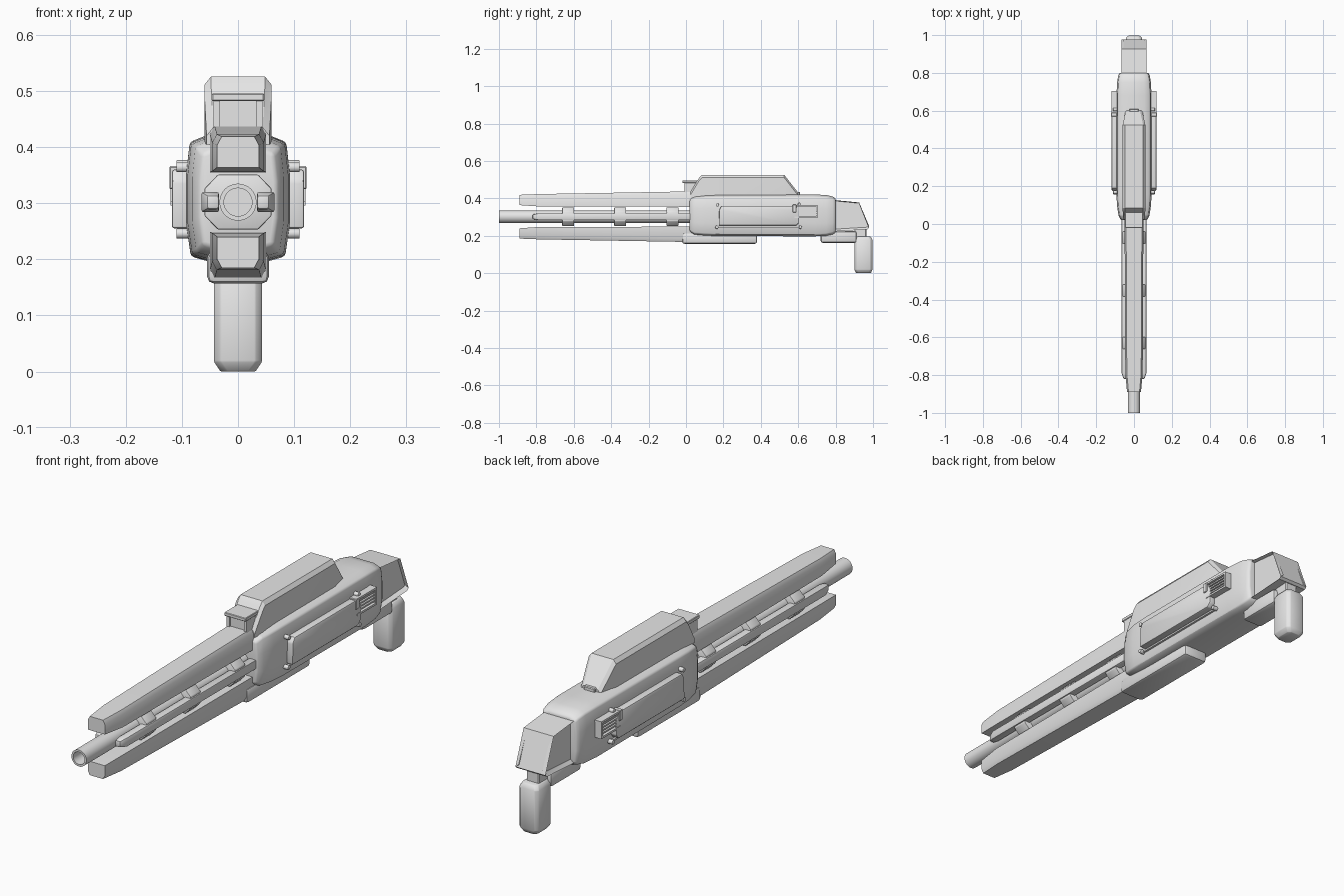
import bpy, bmesh, math

cube = bpy.data.objects.get("Cube")
if cube:
    bpy.data.objects.remove(cube)

metal = bpy.data.materials.new("light_grey_metal")
metal.use_nodes = True
GREY = (0.8, 0.8, 0.8, 1)
metal.diffuse_color = GREY
metal.node_tree.nodes["Principled BSDF"].inputs["Base Color"].default_value = GREY
AXIS = 0.302  # barrel height


def skin(name, rings, bevel=0.0, segments=2):
    """Join equal-length rings of points into a capped solid."""
    bm = bmesh.new()
    loops = [[bm.verts.new(p) for p in ring] for ring in rings]
    n = len(loops[0])
    for a, b in zip(loops, loops[1:]):
        for i in range(n):
            j = (i + 1) % n
            bm.faces.new((a[i], a[j], b[j], b[i]))
    bm.faces.new(loops[0])
    bm.faces.new(loops[-1])
    bmesh.ops.recalc_face_normals(bm, faces=bm.faces)
    if bevel:
        edges = [e for e in bm.edges if e.calc_face_angle(0) > math.radians(28)]
        bmesh.ops.bevel(bm, geom=edges, offset=bevel, segments=segments,
                        profile=0.5, affect='EDGES', clamp_overlap=True)
    mesh = bpy.data.meshes.new(name)
    bm.to_mesh(mesh)
    bm.free()
    mesh.materials.append(metal)
    ob = bpy.data.objects.new(name, mesh)
    bpy.context.collection.objects.link(ob)
    bpy.ops.object.select_all(action='DESELECT')
    ob.select_set(True)
    bpy.context.view_layer.objects.active = ob
    bpy.ops.object.shade_smooth_by_angle(angle=math.radians(30))
    return ob


def along_y(y, half):
    """Symmetric section at y from its right half, listed bottom to top."""
    return [(x, y, z) for x, z in half] + [(-x, y, z) for x, z in reversed(half)]


def box(name, x, y, z, bevel=0.0, segments=1):
    rings = [[(x[0], v, z[0]), (x[1], v, z[0]), (x[1], v, z[1]), (x[0], v, z[1])] for v in y]
    return skin(name, rings, bevel, segments)


def plate(name, profile, xs, bevel=0.0):
    """Side profile in y and z, spread across x."""
    return skin(name, [[(x, y, z) for y, z in profile] for x in xs], bevel)


def circle(y, r, n=32):
    return [(r * math.cos(i * math.tau / n), y, AXIS + r * math.sin(i * math.tau / n))
            for i in range(n)]


# Main body, rounded at both ends
half = [(0.055, -0.108), (0.084, -0.1), (0.093, -0.04), (0.093, 0.04), (0.086, 0.1), (0.055, 0.112)]
steps = [(0.02, 0.74, 0.8), (0.045, 0.88, 0.94), (0.1, 0.97, 0.98), (0.16, 1, 1),
         (0.68, 1, 1.02), (0.75, 0.96, 0.99), (0.785, 0.9, 0.92), (0.8, 0.82, 0.82)]
skin("body", [along_y(y, [(x * sx, 0.307 + z * sz) for x, z in half])
              for y, sx, sz in steps], 0.006)

# Hollow barrel
skin("barrel", [circle(0.06, 0.033), circle(-1, 0.033), circle(-1, 0.025), circle(-0.8, 0.025)])

# Clamps around the barrel
for i, y in enumerate((-0.63, -0.352, -0.072)):
    clamp = [(0.036, 0.253), (0.06, 0.278), (0.06, 0.326), (0.036, 0.351)]
    skin(f"barrel_clamp_{i + 1}", [along_y(y + d, clamp) for d in (-0.032, 0.032)], 0.003)

# Upper and lower rails mirror each other about the barrel
for name, s in (("upper_rail", 1), ("lower_rail", -1)):
    rings = []
    for y, w, low, high in ((-0.89, 0.037, 0.062, 0.117), (-0.79, 0.046, 0.055, 0.121),
                            (0.06, 0.05, 0.053, 0.136)):
        rail = [(w, low), (w, high - 0.015), (w - 0.008, high)]
        rings.append(along_y(y, [(x, AXIS + s * z) for x, z in rail]))
    skin(name, rings)

# Top housing with sloped ends
rings = []
for y, w, top in ((0.025, 0.056, 0.435), (0.07, 0.06, 0.51), (0.085, 0.06, 0.526),
                  (0.525, 0.06, 0.526), (0.6, 0.044, 0.43)):
    rings.append(along_y(y, [(w, 0.405), (w, max(0.41, top - 0.015)), (w - 0.012, top)]))
skin("top_housing", rings)
box("housing_rear_catch", (-0.025, 0.025), (0.57, 0.61), (0.41, 0.435), 0.003)

# Front sight: hooded block with a recessed face
box("sight_block", (-0.034, 0.034), (0.0, 0.08), (0.42, 0.488))
box("sight_hood", (-0.047, 0.047), (-0.02, 0.08), (0.482, 0.496), 0.002)
for side, s in (("left", 1), ("right", -1)):
    box(f"{side}_sight_cheek", (s * 0.032, s * 0.044), (-0.008, 0.08), (0.42, 0.488))

# Plates under the body
box("front_under_plate", (-0.055, 0.055), (-0.02, 0.38), (0.157, 0.215), 0.012, 2)
box("rear_under_plate", (-0.046, 0.046), (0.72, 0.912), (0.162, 0.225), 0.012, 2)

# Rear block with a slanted end
rings = []
for w, d in ((-0.052, 0.012), (-0.066, 0), (0.066, 0), (0.052, 0.012)):
    outline = [(0.77, 0.222 + d), (0.968, 0.234 + d), (0.978, 0.242 + d),
               (0.926, 0.378 - d / 3), (0.77, 0.393 - d / 3)]
    rings.append([(w, y, z) for y, z in outline])
skin("rear_block", rings)

# Grip with a narrow neck and tapered foot
def grip_ring(z, w, y0, y1, c=0.012):
    return [(w - c, y0, z), (w, y0 + c, z), (w, y1 - c, z), (w - c, y1, z),
            (c - w, y1, z), (-w, y1 - c, z), (-w, y0 + c, z), (c - w, y0, z)]

skin("grip", [grip_ring(0, 0.031, 0.91, 0.988), grip_ring(0.018, 0.043, 0.9, 0.997),
              grip_ring(0.178, 0.043, 0.9, 0.997), grip_ring(0.195, 0.034, 0.908, 0.988)], 0.002, 1)
box("grip_neck", (-0.028, 0.028), (0.9, 0.965), (0.17, 0.25), 0.004)

# Parts repeated on both sides
for side, s in (("left", 1), ("right", -1)):
    skin(f"{side}_barrel_bar",
         [[(s * x, y, AXIS + z) for x, z in ((0.034, -h), (w, -h), (w, h), (0.034, h))]
          for y, w, h in ((-0.82, 0.055, 0.012), (-0.79, 0.065, 0.018), (0.06, 0.065, 0.018))], 0.004)

    panel = [(0.175, 0.255), (0.59, 0.255), (0.605, 0.272), (0.605, 0.335),
             (0.585, 0.36), (0.19, 0.36), (0.178, 0.34)]
    plate(f"{side}_side_panel", panel, (s * 0.085, s * 0.118), 0.005)
    box(f"{side}_panel_strip", (s * 0.08, s * 0.098), (0.165, 0.61), (0.241, 0.248))

    # Vent: frame with horizontal slats
    box(f"{side}_vent_back", (s * 0.08, s * 0.108), (0.58, 0.703), (0.296, 0.364))
    for name, z in (("lower", 0.296), ("upper", 0.357)):
        box(f"{side}_vent_{name}_edge", (s * 0.09, s * 0.12), (0.58, 0.703), (z, z + 0.008))
    box(f"{side}_vent_rear_edge", (s * 0.09, s * 0.12), (0.694, 0.703), (0.296, 0.364))
    for i in range(4):
        z = 0.31 + i * 0.012
        box(f"{side}_vent_slat_{i + 1}", (s * 0.09, s * 0.116), (0.59, 0.696), (z, z + 0.006))
    box(f"{side}_vent_latch", (s * 0.09, s * 0.122), (0.57, 0.59), (0.325, 0.366), 0.002)

    # Round bolts at the panel corners
    for i, (y, z) in enumerate(((0.165, 0.246), (0.168, 0.364), (0.612, 0.246), (0.606, 0.368))):
        ring = [(y + 0.009 * math.cos(a * math.tau / 12), z + 0.009 * math.sin(a * math.tau / 12))
                for a in range(12)]
        plate(f"{side}_bolt_{i + 1}", ring, (s * 0.075, s * 0.11), 0.002)
